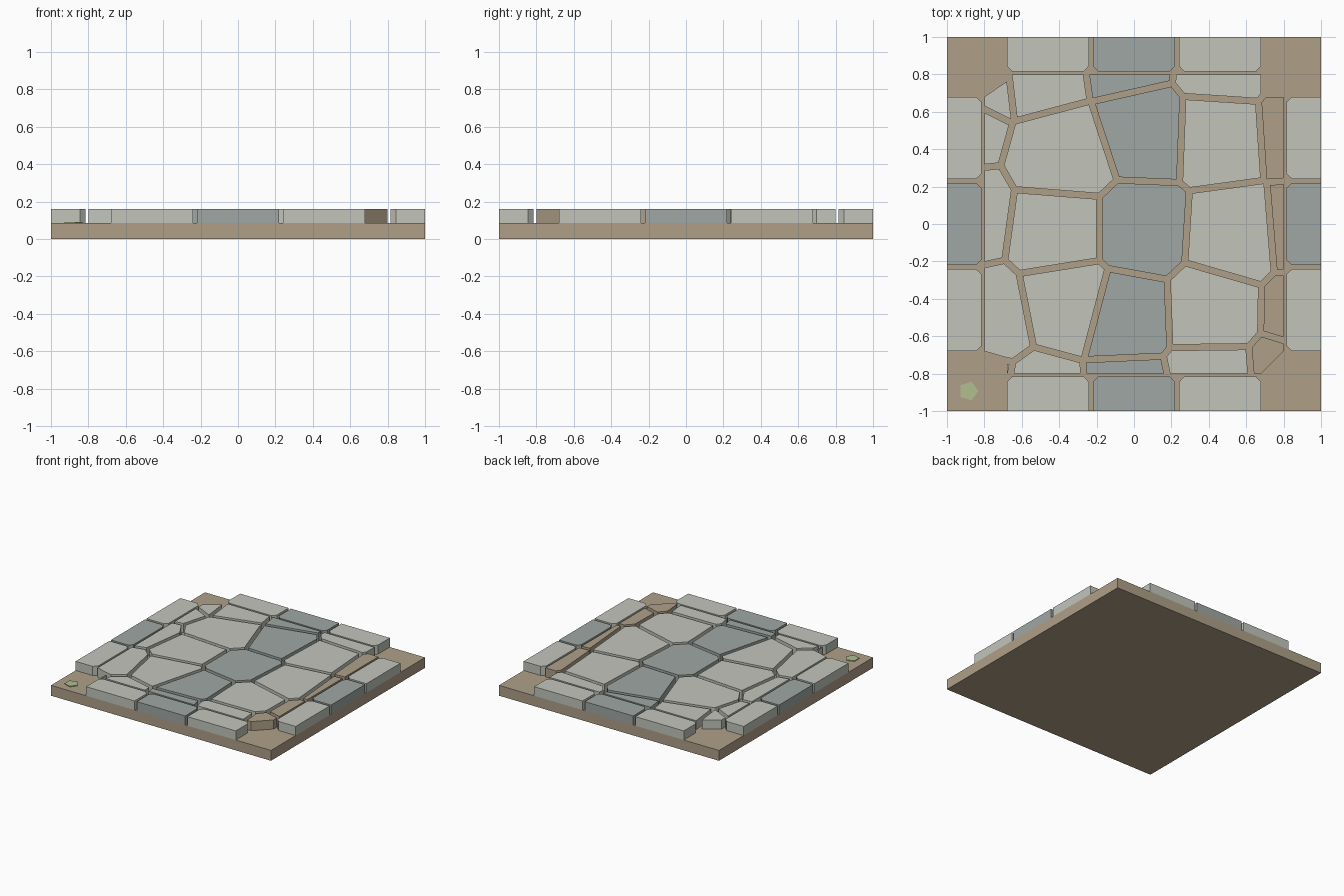
import bpy, bmesh, math
from mathutils import Vector, Matrix

if "Cube" in bpy.data.objects:
    bpy.data.objects.remove(bpy.data.objects["Cube"])

BASE_Z, TOP_Z = 0.085, 0.16
INNER, NOTCH, GAP = 0.80, 0.68, 0.016


def material(name, rgb):
    m = bpy.data.materials.new(name)
    m.diffuse_color = (*rgb, 1)
    m.use_nodes = True
    m.node_tree.nodes["Principled BSDF"].inputs["Base Color"].default_value = m.diffuse_color
    return m


SOIL = material("soil", (0.43, 0.35, 0.25))
PALE = material("pale_stone", (0.54, 0.56, 0.50))
BLUE = material("blue_stone", (0.35, 0.39, 0.37))
MOSS = material("moss", (0.43, 0.52, 0.28))


def finish(name, bm, mat):
    bmesh.ops.recalc_face_normals(bm, faces=bm.faces[:])
    me = bpy.data.meshes.new(name)
    bm.to_mesh(me)
    bm.free()
    me.materials.append(mat)
    ob = bpy.data.objects.new(name, me)
    bpy.context.collection.objects.link(ob)
    return ob


def raise_faces(bm, height):
    ext = bmesh.ops.extrude_face_region(bm, geom=bm.faces[:])
    verts = [g for g in ext["geom"] if isinstance(g, bmesh.types.BMVert)]
    bmesh.ops.translate(bm, verts=verts, vec=(0, 0, height))


def slab(name, points, z0, z1, mat, turn=0.0):
    bm = bmesh.new()
    bm.faces.new([bm.verts.new((x, y, z0)) for x, y in points])
    raise_faces(bm, z1 - z0)
    bm.transform(Matrix.Rotation(turn, 4, 'Z'))
    return finish(name, bm, mat)


def cut(bm, co, no, clear):
    bmesh.ops.bisect_plane(bm, geom=bm.verts[:] + bm.edges[:] + bm.faces[:],
                           dist=1e-6, plane_co=co, plane_no=no, clear_outer=clear)


# Ground slab
slab("ground_slab", [(-1, -1), (1, -1), (1, 1), (-1, 1)], 0, BASE_Z, SOIL)

# Border stones: three per side with chamfered inner corners
CH = 0.03
for side in range(4):
    for k, (a, b) in enumerate([(-0.68, -0.24), (-0.22, 0.22), (0.24, 0.68)]):
        y = 0.816
        pts = [(a, 1), (a, y + CH), (a + CH * 0.9, y), (b - CH * 0.9, y), (b, y + CH), (b, 1)]
        slab(f"border_stone_{side}_{k}", pts, BASE_Z, TOP_Z,
             BLUE if k == 1 else PALE, side * math.pi / 2)

# Crazy paving: cell centres, rows from back to front, columns left to right
COLUMNS = [PALE, PALE, BLUE, PALE, SOIL]
ROWS = [
    [(-0.855, 0.805), (-0.488, 0.848), (-0.046, 0.912), (0.485, 0.853), (0.929, 0.906)],
    [(-0.986, 0.540), (-0.360, 0.366), (0.047, 0.500), (0.461, 0.484), (0.891, 0.513)],
    [(-0.937, 0.035), (-0.392, -0.040), (0.025, -0.040), (0.537, -0.072), (0.929, -0.040)],
    [(-0.820, -0.505), (-0.333, -0.409), (-0.055, -0.482), (0.424, -0.463), (0.934, -0.473)],
    [(-0.884, -0.901), (-0.486, -0.975), (-0.034, -0.949), (0.429, -0.853), (0.827, -0.821)],
]
seeds = [Vector((x, y, 0)) for row in ROWS for x, y in row]

for i, s in enumerate(seeds):
    bm = bmesh.new()
    bm.faces.new([bm.verts.new((x * INNER, y * INNER, BASE_Z))
                  for x, y in [(-1, -1), (1, -1), (1, 1), (-1, 1)]])
    # trim halfway to every other centre, leaving a joint
    for j, t in enumerate(seeds):
        if i != j:
            d = (t - s).normalized()
            cut(bm, (s + t) / 2 - d * GAP, d, True)
    # notch the four corners of the paved area
    for v in (-NOTCH, NOTCH):
        cut(bm, (v, 0, 0), (1, 0, 0), False)
        cut(bm, (0, v, 0), (0, 1, 0), False)
    corner = [f for f in bm.faces
              if min(abs(c) for c in f.calc_center_median().xy) > NOTCH]
    bmesh.ops.delete(bm, geom=corner, context='FACES')
    if not bm.faces:
        bm.free()
        continue
    if len(bm.faces) > 1:
        bmesh.ops.dissolve_faces(bm, faces=bm.faces[:], use_verts=True)
    raise_faces(bm, TOP_Z - BASE_Z)
    finish(f"paving_stone_{i // 5}_{i % 5}", bm, COLUMNS[i % 5])

# Moss patch in the front left corner
slab("moss_patch", [(-0.885 + 0.053 * math.cos(k * math.tau / 5),
                     -0.893 + 0.053 * math.sin(k * math.tau / 5)) for k in range(5)],
     BASE_Z, BASE_Z + 0.006, MOSS)
